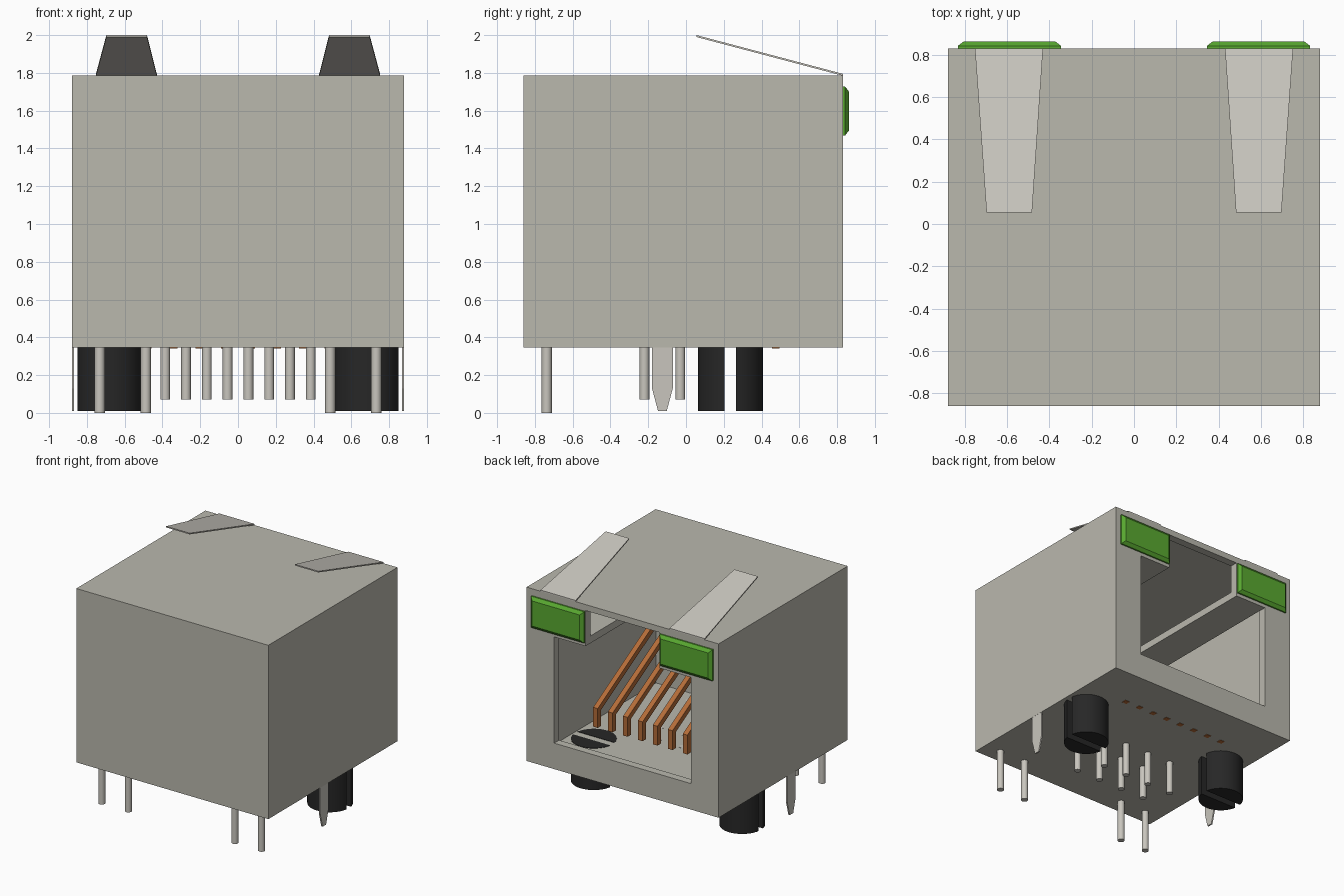
import bpy, bmesh, math
from mathutils import Vector

old = bpy.data.objects.get("Cube")
if old:
    bpy.data.objects.remove(old, do_unlink=True)


def material(name, rgb):
    m = bpy.data.materials.new(name)
    m.use_nodes = True
    col = (*rgb, 1)
    m.diffuse_color = col
    m.node_tree.nodes["Principled BSDF"].inputs["Base Color"].default_value = col
    return m


SHELL = material("warm grey shell", (0.49, 0.48, 0.42))
METAL = material("pale metal", (0.58, 0.56, 0.51))
BLACK = material("black plastic", (0.02, 0.02, 0.02))
GREEN = material("green lens", (0.1, 0.4, 0.03))
COPPER = material("copper", (0.46, 0.15, 0.04))


def finish(name, bm, mat):
    bmesh.ops.recalc_face_normals(bm, faces=bm.faces)
    me = bpy.data.meshes.new(name)
    bm.to_mesh(me)
    bm.free()
    me.materials.append(mat)
    ob = bpy.data.objects.new(name, me)
    bpy.context.scene.collection.objects.link(ob)
    return ob


def prism(name, pts, axis, lo, hi, mat):
    """Extrude a 2D outline along an axis; outline uses the other two axes in order."""
    def place(p, d):
        v = list(p)
        v.insert("xyz".index(axis), d)
        return v
    bm = bmesh.new()
    face = bm.faces.new([bm.verts.new(place(p, lo)) for p in pts])
    ext = bmesh.ops.extrude_face_region(bm, geom=[face])
    move = Vector(place((0, 0), hi - lo))
    bmesh.ops.translate(bm, vec=move, verts=[g for g in ext["geom"] if isinstance(g, bmesh.types.BMVert)])
    return finish(name, bm, mat)


def rect(a0, a1, b0, b1):
    return [(a0, b0), (a1, b0), (a1, b1), (a0, b1)]


def box(name, x0, x1, y0, y1, z0, z1, mat):
    return prism(name, rect(x0, x1, y0, y1), "z", z0, z1, mat)


def rod(name, x, y, z0, z1, r, mat):
    pts = [(x + r * math.cos(i * math.tau / 16), y + r * math.sin(i * math.tau / 16)) for i in range(16)]
    ob = prism(name, pts, "z", z0, z1, mat)
    smooth(ob)
    return ob


def smooth(ob):
    bpy.ops.object.select_all(action="DESELECT")
    ob.select_set(True)
    bpy.context.view_layer.objects.active = ob
    bpy.ops.object.shade_smooth_by_angle(angle=math.radians(35))


# Hollow housing with a stepped opening at the back
W, BACK, FRONT, BASE, TOP = 0.88, 0.83, -0.86, 0.345, 1.785
housing = box("housing", -W, W, FRONT, BACK, BASE, TOP, SHELL)
cavity = box("cavity_cutter", -0.865, 0.865, -0.845, 0.765, 0.355, 1.765, SHELL)
half = [(0.627, 0.56), (0.627, 1.44), (0.34, 1.44), (0.34, 1.735)]
port = prism("port_cutter", half + [(-x, z) for x, z in reversed(half)], "y", 0.6, 1.0, SHELL)
for cutter in (cavity, port):
    mod = housing.modifiers.new("cut", "BOOLEAN")
    mod.operation = "DIFFERENCE"
    mod.solver = "EXACT"
    mod.object = cutter
bpy.context.view_layer.update()
cut_mesh = bpy.data.meshes.new_from_object(housing.evaluated_get(bpy.context.evaluated_depsgraph_get()))
housing.modifiers.clear()
housing.data = cut_mesh
for cutter in (cavity, port):
    bpy.data.objects.remove(cutter, do_unlink=True)

for s, side in ((1, "left"), (-1, "right")):
    # Shelf behind each light
    box(side + "_shelf", *sorted((s * 0.34, s * 0.627)), -0.847, 0.768, 1.44, 1.5, SHELL)

    # Light lens with sloping edges
    bm = bmesh.new()
    rings = []
    for y, inset in ((0.828, 0), (0.842, 0), (0.862, 0.026)):
        outline = rect(0.345 + inset, 0.832 - inset, 1.468 + inset, 1.728 - inset)
        rings.append([bm.verts.new((s * x, y, z)) for x, z in outline])
    for a, b in zip(rings, rings[1:]):
        for i in range(4):
            j = (i + 1) % 4
            bm.faces.new((a[i], a[j], b[j], b[i]))
    bm.faces.new(rings[0])
    bm.faces.new(rings[-1])
    finish(side + "_light", bm, GREEN)

    # Tapered spring tongue rising toward the front
    bm = bmesh.new()
    layers = []
    for dz in (0, -0.01):
        layers.append([bm.verts.new((s * x, y, z + dz)) for x, y, z in (
            (0.43, BACK, 1.795), (0.752, BACK, 1.795), (0.697, 0.055, 2.0), (0.482, 0.055, 2.0))])
    for layer in layers:
        bm.faces.new(layer)
    for i in range(4):
        j = (i + 1) % 4
        bm.faces.new((layers[0][i], layers[0][j], layers[1][j], layers[1][i]))
    finish(side + "_spring", bm, METAL)

    # Split locating peg
    r, a0 = 0.172, math.asin(0.03 / 0.172)
    for h, part in ((1, "back"), (-1, "front")):
        arc = [a0 + (math.pi - 2 * a0) * i / 20 for i in range(21)]
        pts = [(s * 0.68 + r * math.cos(a), 0.235 + h * r * math.sin(a)) for a in arc]
        smooth(prism(f"{side}_peg_{part}", pts, "z", 0.01, 0.358, BLACK))

    # Pointed shield tab
    tab = [(-0.18, 0.36), (-0.18, 0.13), (-0.148, 0.01), (-0.102, 0.01), (-0.07, 0.13), (-0.07, 0.36)]
    prism(side + "_shield_tab", tab, "x", *sorted((s * 0.867, s * 0.879)), METAL)

    # Long pins for the lights
    for x in (0.488, 0.732):
        rod(side + "_light_pin", s * x, -0.737, 0, 0.357, 0.027, METAL)

# Signal pins in two staggered rows, sprung contacts and their feet
for i in range(8):
    x = 0.385 - 0.11 * i
    rod("signal_pin", x, -0.03 if i % 2 else -0.22, 0.07, 0.357, 0.026, METAL)
    cx = 0.48 - 0.137 * i
    wire = [(0.5, 0.605), (0.5, 0.765), (-0.6, 1.388), (-0.6, 1.335), (0.455, 0.738), (0.455, 0.605)]
    prism("contact", wire, "x", cx - 0.021, cx + 0.021, COPPER)
    box("contact_foot", cx - 0.021, cx + 0.021, 0.455, 0.495, 0.342, 0.35, COPPER)
